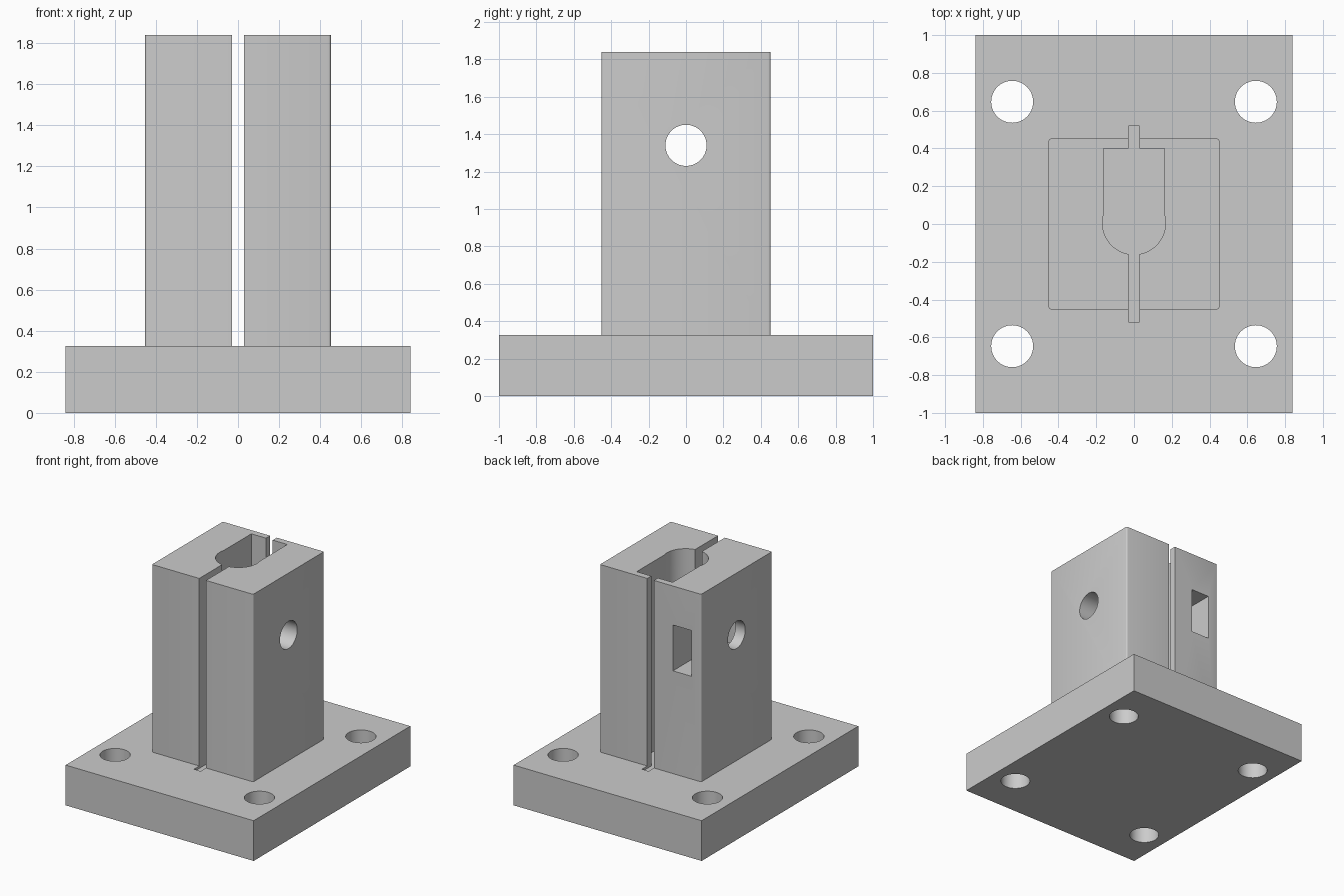
import bpy
import bmesh
import math

cube = bpy.data.objects.get("Cube")
if cube:
    bpy.data.objects.remove(cube, do_unlink=True)

BASE_TOP, TOP = 0.325, 1.84
FLOOR = BASE_TOP - 0.02      # slot and bore dip slightly into the base
BOLT_Z = 1.34

grey = bpy.data.materials.new("plain grey")
grey.use_nodes = True
grey.diffuse_color = (0.6, 0.6, 0.6, 1)
grey.node_tree.nodes["Principled BSDF"].inputs["Base Color"].default_value = (0.6, 0.6, 0.6, 1)


def box(name, x, y, z):
    """Box from (min, max) ranges on each axis."""
    bpy.ops.mesh.primitive_cube_add(size=1, location=[sum(r) / 2 for r in (x, y, z)])
    ob = bpy.context.object
    ob.name = name
    ob.scale = [r[1] - r[0] for r in (x, y, z)]
    bpy.ops.object.transform_apply(location=True, rotation=False, scale=True)
    ob.data.materials.append(grey)
    return ob


def cylinder(name, radius, depth, location, rotation=(0, 0, 0)):
    bpy.ops.mesh.primitive_cylinder_add(vertices=64, radius=radius, depth=depth,
                                        location=location, rotation=rotation)
    ob = bpy.context.object
    ob.name = name
    ob.data.materials.append(grey)
    return ob


def cut(target, cutters):
    bpy.context.view_layer.objects.active = target
    for c in cutters:
        mod = target.modifiers.new(c.name, 'BOOLEAN')
        mod.operation = 'DIFFERENCE'
        mod.solver = 'EXACT'
        mod.object = c
        bpy.ops.object.modifier_apply(modifier=mod.name)


# Main solids
base = box("base_plate", (-0.84, 0.84), (-1, 1), (0, BASE_TOP))
block = box("clamp_block", (-0.452, 0.452), (-0.452, 0.452), (BASE_TOP, TOP))

# Tiny rounding of the block's upright edges
bm = bmesh.new()
bm.from_mesh(block.data)
upright = [e for e in bm.edges if abs(e.verts[0].co.z - e.verts[1].co.z) > 1]
bmesh.ops.bevel(bm, geom=upright, offset=0.012, segments=3, profile=0.5, affect='EDGES')
bm.to_mesh(block.data)
bm.free()

# Clamping slit, round bore and its square-backed extension
above = TOP + 0.1
slit = box("slit_cutter", (-0.03, 0.03), (-0.52, 0.52), (FLOOR, above))
bore = cylinder("bore_cutter", 0.167, above - FLOOR, (0, 0.005, (above + FLOOR) / 2))
channel = box("channel_cutter", (-0.161, 0.161), (0, 0.4), (FLOOR, above))

# Cross bolt hole and the nut pocket opening at the back
bolt = cylinder("bolt_cutter", 0.11, 1.2, (0, 0, BOLT_Z), (0, math.pi / 2, 0))
pocket = box("pocket_cutter", (-0.365, -0.2), (-0.185, 0.6), (BOLT_Z - 0.185, BOLT_Z + 0.185))

# Mounting holes in the four corners
mounts = [cylinder("mount_cutter", 0.111, 1, (sx * 0.645, sy * 0.647, 0.16))
          for sx in (-1, 1) for sy in (-1, 1)]

cut(block, [slit, bore, channel, bolt, pocket])
cut(base, [slit, bore, channel] + mounts)

for c in [slit, bore, channel, bolt, pocket] + mounts:
    bpy.data.objects.remove(c, do_unlink=True)

for ob in (base, block):
    bpy.ops.object.select_all(action='DESELECT')
    ob.select_set(True)
    bpy.context.view_layer.objects.active = ob
    bpy.ops.object.shade_smooth_by_angle(angle=math.radians(35))
